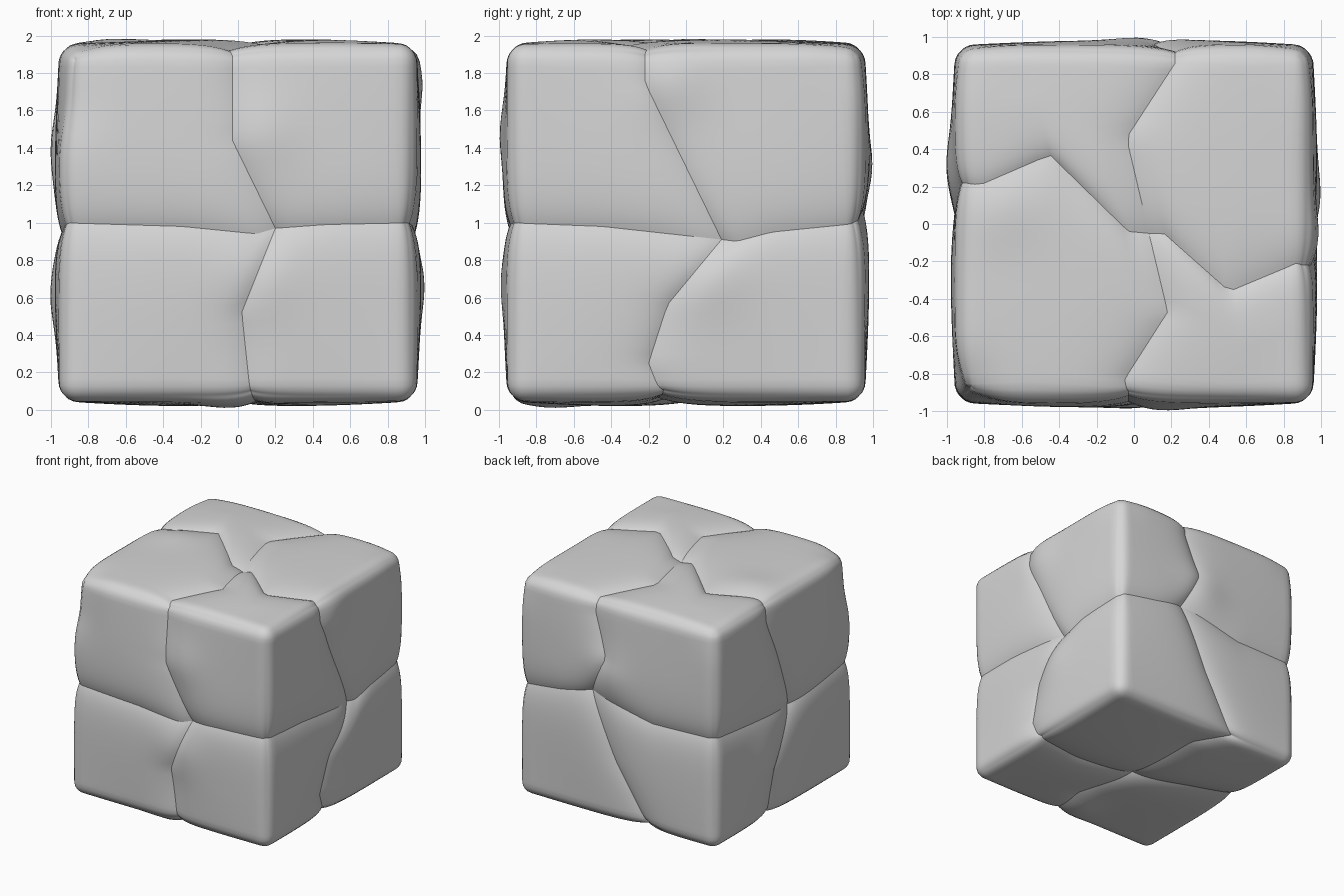
import bpy, bmesh, math
from mathutils import Vector

cube = bpy.data.objects.get("Cube")
if cube:
    bpy.data.objects.remove(cube, do_unlink=True)

H = 0.955        # half size of the stone at its outer edges
ROUND = 0.1      # radius of the outer edges
N = 22           # grid cells per patch side

stone = bpy.data.materials.new("grey stone")
stone.use_nodes = True
stone.diffuse_color = (0.67, 0.67, 0.67, 1)
bsdf = next(n for n in stone.node_tree.nodes if n.type == "BSDF_PRINCIPLED")
bsdf.inputs["Base Color"].default_value = (0.67, 0.67, 0.67, 1)
bsdf.inputs["Roughness"].default_value = 0.8

# Cracks on each side: (axis, sign): hub where they meet, then the paths
# from the hub to the low-u, high-u, low-v and high-v edges.
CRACKS = {
    (1, -1): ((0.2, -0.03),
              [(0.1, -0.06), (-0.3, -0.02), (-H, 0)], [(0.47, -0.01), (H, 0)],
              [(0.02, -0.48), (0.07, -H)], [(-0.03, 0.44), (-0.03, H)]),
    (1, 1): ((0.26, 0.12),
             [(-0.33, -0.01), (-H, 0)], [(0.54, 0.06), (H, 0)],
             [(0.02, -0.42), (-0.3, -H)], [(0.1, 0.45), (0.22, 0.8), (0.22, H)]),
    (0, 1): ((0.19, -0.09),
             [(-0.45, -0.02), (-H, 0)], [(0.27, -0.1), (0.46, -0.05), (H, 0)],
             [(-0.1, -0.44), (-0.2, -0.75), (-0.12, -H)],
             [(-0.22, 0.75), (-0.22, H)]),
    (0, -1): ((-0.1, -0.08),
              [(-H, 0)], [(H, 0)],
              [(0.14, -0.55), (0.2, -H)], [(0.22, 0.75), (0.22, H)]),
    (2, 1): ((0.08, -0.05),
             [(-0.03, -0.04), (-0.45, 0.37), (-0.82, 0.21), (-H, 0.22)],
             [(0.16, -0.05), (0.51, -0.36), (0.87, -0.21), (H, -0.22)],
             [(0.18, -0.47), (-0.05, -0.83), (-0.03, -H)],
             [(-0.04, 0.46), (0.22, 0.86), (0.22, H)]),
    (2, -1): ((-0.05, -0.08),
              [(-0.5, 0.08), (-H, 0.2)], [(0.5, -0.15), (H, -0.12)],
              [(0.12, -0.58), (0.07, -H)], [(-0.08, 0.65), (-0.3, H)]),
}

# Spots where a block juts out beside a bend in a crack (x, y, z, height)
JUTS = [
    (0.12, -H, 0.48, 0.025), (0.1, -H, -0.3, 0.025), (0.08, H, 0.33, 0.03),
    (H, -0.1, 0.75, 0.035), (H, 0.1, -0.3, 0.025), (-H, 0.3, 0.4, 0.025),
    (-H, 0.3, -0.4, 0.025), (-0.7, 0.1, H, 0.025), (0, -0.75, -H, 0.035)]

# Worn outer corners, cut lower than the rest
WORN = [
    (-H, -H, H, -0.07), (-H, -H, 0.65, -0.045),
    (H, H, H, -0.03), (-H, H, H, -0.025)]


def along(path, s):
    """Point at fraction s of a polyline's length."""
    spans = [(b - a).length for a, b in zip(path, path[1:])]
    left = s * sum(spans)
    for a, b, d in zip(path, path[1:], spans):
        if left <= d:
            return a.lerp(b, left / d)
        left -= d
    return path[-1].copy()


def spacing(i):
    """Grid lines crowd towards the cracks and the outer edges."""
    u = i / N
    return 0.4 * u + 0.6 * u * u * (3 - 2 * u)


def swell(p, s, t):
    """Height over the box: pillowed blocks that dip into the cracks."""
    dip = math.exp(-s / 0.12) + math.exp(-t / 0.12)
    local = sum(h * math.exp(-(p - Vector((x, y, z))).length_squared / 0.04)
                for x, y, z, h in JUTS + WORN)
    return 0.038 * (1 - s * s) * (1 - t * t) - 0.045 * dip + local


def sculpt(p, height):
    """Round the box edges and raise the point along its normal."""
    lim = H - ROUND
    core = Vector([max(-lim, min(lim, c)) for c in p])
    return core + (p - core).normalized() * (ROUND + height)


def add_patch(bm, axis, sign, corner):
    """One block's share of one side, spanned between two cracks."""
    hub, low_u, high_u, low_v, high_v = CRACKS[axis, sign]
    ua, va = [k for k in range(3) if k != axis]
    su, sv = corner[ua], corner[va]
    crack_u = [Vector(q) for q in (hub, *(high_u if su > 0 else low_u))]
    crack_v = [Vector(q) for q in (hub, *(high_v if sv > 0 else low_v))]
    hub, tip = Vector(hub), Vector((su * H, sv * H))
    end_u, end_v = crack_u[-1], crack_v[-1]
    rows = []
    for i in range(N + 1):
        s, row = spacing(i), []
        for j in range(N + 1):
            t = spacing(j)
            q = (along(crack_u, s).lerp(end_v.lerp(tip, s), t)
                 + along(crack_v, t).lerp(end_u.lerp(tip, t), s)
                 - hub.lerp(end_u, s).lerp(end_v.lerp(tip, s), t))
            p = Vector((0, 0, 0))
            p[axis], p[ua], p[va] = sign * H, q.x, q.y
            row.append(bm.verts.new(sculpt(p, swell(p, s, t))))
        rows.append(row)
    for i in range(N):
        for j in range(N):
            quad = [rows[i][j], rows[i + 1][j], rows[i + 1][j + 1], rows[i][j + 1]]
            face = bm.faces.new(quad)
            face.smooth = True


def build_block(name, corner):
    bm = bmesh.new()
    for axis in range(3):
        add_patch(bm, axis, corner[axis], corner)
    bmesh.ops.remove_doubles(bm, verts=bm.verts[:], dist=0.0005)
    bmesh.ops.recalc_face_normals(bm, faces=bm.faces[:])
    if sum(f.normal.dot(f.calc_center_median()) for f in bm.faces) < 0:
        bmesh.ops.reverse_faces(bm, faces=bm.faces[:])
    bmesh.ops.translate(bm, verts=bm.verts[:], vec=(0, 0, 1))
    mesh = bpy.data.meshes.new(name)
    bm.to_mesh(mesh)
    bm.free()
    mesh.materials.append(stone)
    bpy.context.collection.objects.link(bpy.data.objects.new(name, mesh))


# Eight blocks, one for each corner
for z, level in ((-1, "lower"), (1, "upper")):
    for y, depth in ((-1, "front"), (1, "back")):
        for x, side in ((-1, "right"), (1, "left")):
            build_block(f"{level}_{depth}_{side}_block", (x, y, z))
